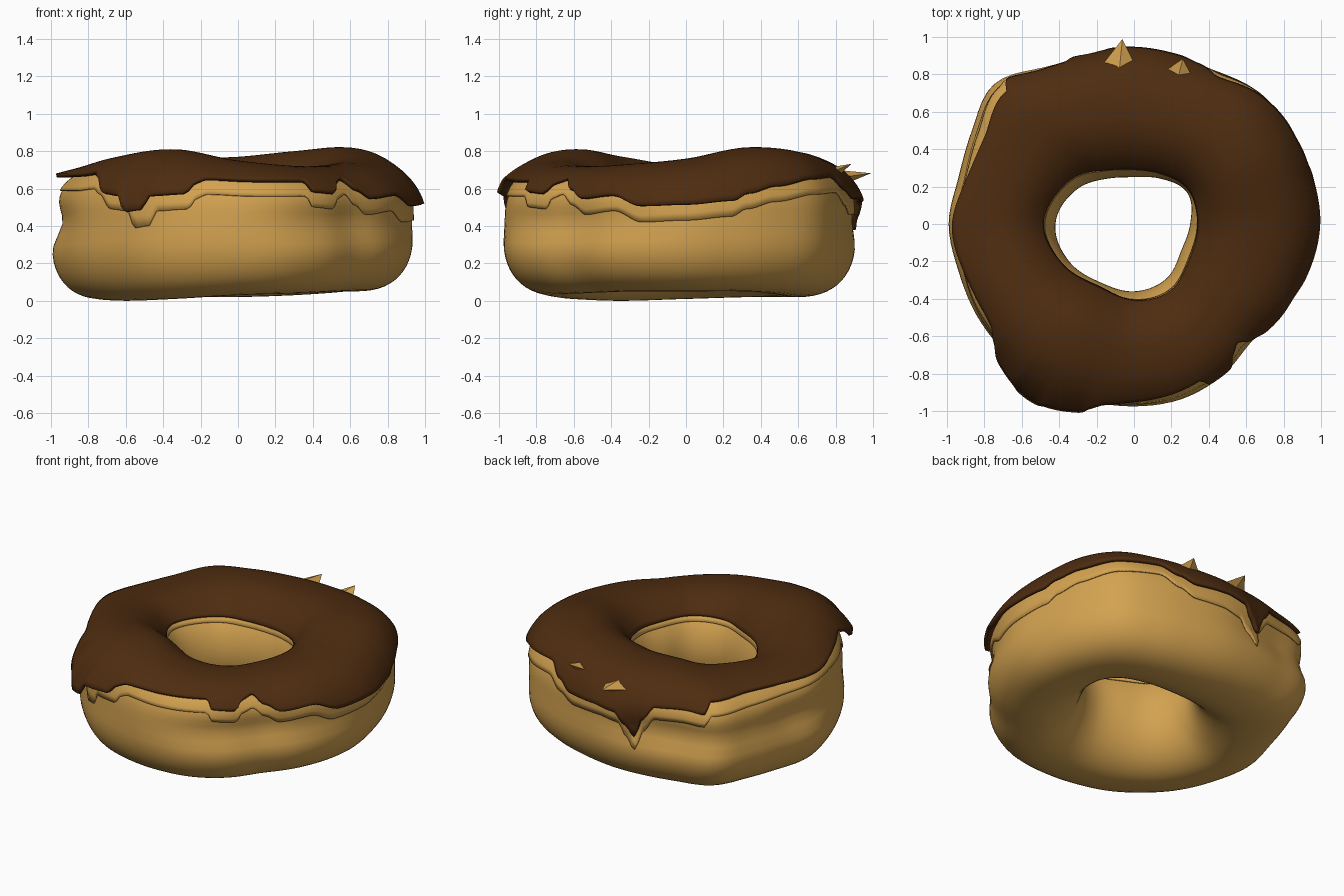
import bpy, bmesh, math
from mathutils import Vector

if "Cube" in bpy.data.objects:
    bpy.data.objects.remove(bpy.data.objects["Cube"])

# Shape of the ring by angle around z (outer radius every 15 deg, others every 30 deg)
OUTER = [.94, .94, .96, .98, .94, .91, .91, .93, .98, 1.07, 1.01, .98,
         1.0, .98, .98, .98, .99, .98, .98, .98, .95, .90, .92, .93]
INNER = [.30, .33, .28, .25, .28, .36, .42, .40, .36, .36, .34, .29]
TOP = [.76, .82, .80, .77, .76, .73, .72, .77, .81, .75, .72, .73]
BOTTOM = [.05, .05, .03, .02, .02, .02, .01, .0, .01, .03, .04, .05]
DENT = [.01, .01, .01, .02, .06, .04, .06, .02, .01, .01, .05, .04]
FLARE = [.04, .02, .0, .03, .0, .02, .08, .01, .09, .02, .01, .02]
# Lower edge of the icing: (angle, z)
EDGE = [(0, .52), (15, .54), (20, .58), (30, .62), (45, .66), (60, .67), (68, .6),
        (75, .55), (88, .55), (97, .53), (101, .45), (105, .38), (108, .5), (113, .6),
        (125, .61), (131, .6), (134, .67), (150, .68), (165, .68), (180, .68),
        (195, .68), (205, .68), (216, .69), (220, .66), (226, .58), (233, .57),
        (236, .48), (241, .49), (244, .57), (254, .58), (257, .64), (260, .66),
        (275, .65), (293, .65), (295.5, .59), (304, .58), (307, .64), (311, .66),
        (316, .6), (322, .55), (335, .57), (345, .51), (360, .52)]
Q = .8      # squareness of the outer half of the cross-section


def around(table, deg):
    """Smooth closed interpolation of an evenly spaced table."""
    n = len(table)
    f = deg / 360 * n
    i, t = int(f), f % 1
    a, b, c, d = (table[(i + k) % n] for k in (-1, 0, 1, 2))
    return b + .5 * t * (c - a + t * (2*a - 5*b + 4*c - d + t * (3*(b - c) + d - a)))


def edge_z(deg):
    for (a0, z0), (a1, z1) in zip(EDGE, EDGE[1:]):
        if a0 <= deg <= a1:
            t = (deg - a0) / (a1 - a0)
            return z0 + (z1 - z0) * t * t * (3 - 2 * t)


def spow(v, p):
    return math.copysign(abs(v) ** p, v)


def section(deg, off):
    ro, ri = around(OUTER, deg), around(INNER, deg)
    top, bot = around(TOP, deg) - .03, around(BOTTOM, deg)
    return (ro + ri) / 2, (ro - ri) / 2 + off, (top + bot) / 2, (top - bot) / 2 + off


def ring_point(deg, phi, off, flare=0):
    c, a, zc, h = section(deg, off)
    co, si = math.cos(phi), math.sin(phi)
    if co > 0:
        r, z = c + a * co ** Q, zc + h * spow(si, Q)
        r -= around(DENT, deg) * math.exp(-((z - .42) / .1) ** 2)
    else:
        r, z = c + a * co, zc + h * si
    r += flare
    t = math.radians(deg)
    return (r * math.cos(t), r * math.sin(t), z)


def make(name, rows, mat, wrap, thick=0):
    """Skin a closed ring of cross-sections."""
    bm = bmesh.new()
    vs = [[bm.verts.new(p) for p in row] for row in rows]
    n, m = len(vs), len(vs[0])
    for i in range(n):
        for j in range(m if wrap else m - 1):
            k = (j + 1) % m
            bm.faces.new((vs[i][j], vs[(i+1) % n][j], vs[(i+1) % n][k], vs[i][k]))
    bmesh.ops.recalc_face_normals(bm, faces=bm.faces)
    if not wrap and sum(f.normal.z for f in bm.faces) < 0:
        bmesh.ops.reverse_faces(bm, faces=bm.faces)
    me = bpy.data.meshes.new(name)
    bm.to_mesh(me)
    bm.free()
    ob = bpy.data.objects.new(name, me)
    bpy.context.collection.objects.link(ob)
    me.materials.append(mat)
    if thick:
        s = ob.modifiers.new("thickness", 'SOLIDIFY')
        s.thickness, s.offset = thick, -1
    bpy.ops.object.select_all(action='DESELECT')
    ob.select_set(True)
    bpy.context.view_layer.objects.active = ob
    bpy.ops.object.shade_smooth_by_angle(angle=math.radians(50))
    return ob


def shell(name, off, drop, flare_amt, inner_z, mat, thick):
    """Coating over the top of the ring, down to the dripping edge."""
    rows, m = [], 28
    for i in range(288):
        d = i * 1.25
        c, a, zc, h = section(d, off)
        t = min((edge_z(d) - drop - zc) / h, .99)
        end = math.asin(spow(t, 1 / Q))
        start = math.pi - math.asin(min((inner_z - zc) / h, .95))
        row = []
        for j in range(m + 1):
            phi = start + (end - start) * j / m
            s = max(0, (math.pi/2 - phi) / (math.pi/2 - end))
            row.append(ring_point(d, phi, off, flare_amt * around(FLARE, d) * s * s))
        rows.append(row)
    return make(name, rows, mat, False, thick)


def material(name, col):
    m = bpy.data.materials.new(name)
    m.diffuse_color = col
    m.use_nodes = True
    m.node_tree.nodes["Principled BSDF"].inputs["Base Color"].default_value = m.diffuse_color
    return m


dough_mat = material("dough", (.65, .36, .08, 1))
icing_mat = material("chocolate", (.075, .025, .005, 1))

# Dough ring
N, M = 120, 56
make("dough_ring", [[ring_point(i * 360 / N, j * math.tau / M, 0) for j in range(M)]
                    for i in range(N)], dough_mat, True)

# Thin pale under-layer and chocolate icing with drips
shell("under_layer", .01, .09, 0, .57, dough_mat, .008)
shell("chocolate_icing", .03, 0, 1, .61, icing_mat, .022)

# Crumbs poking through the icing at the back
for name, loc, direction, size in (
        ("crumb_spike", (-.07, .91, .67), (.1, 1, .15), (.10, .04, .16)),
        ("crumb_flake", (.25, .84, .71), (.2, .8, .4), (.08, .03, .10))):
    bpy.ops.mesh.primitive_cone_add(vertices=4, radius1=1, depth=1, location=loc)
    ob = bpy.context.object
    ob.name = name
    ob.scale = size
    ob.rotation_euler = Vector(direction).to_track_quat('Z', 'Y').to_euler()
    ob.data.materials.append(dough_mat)
